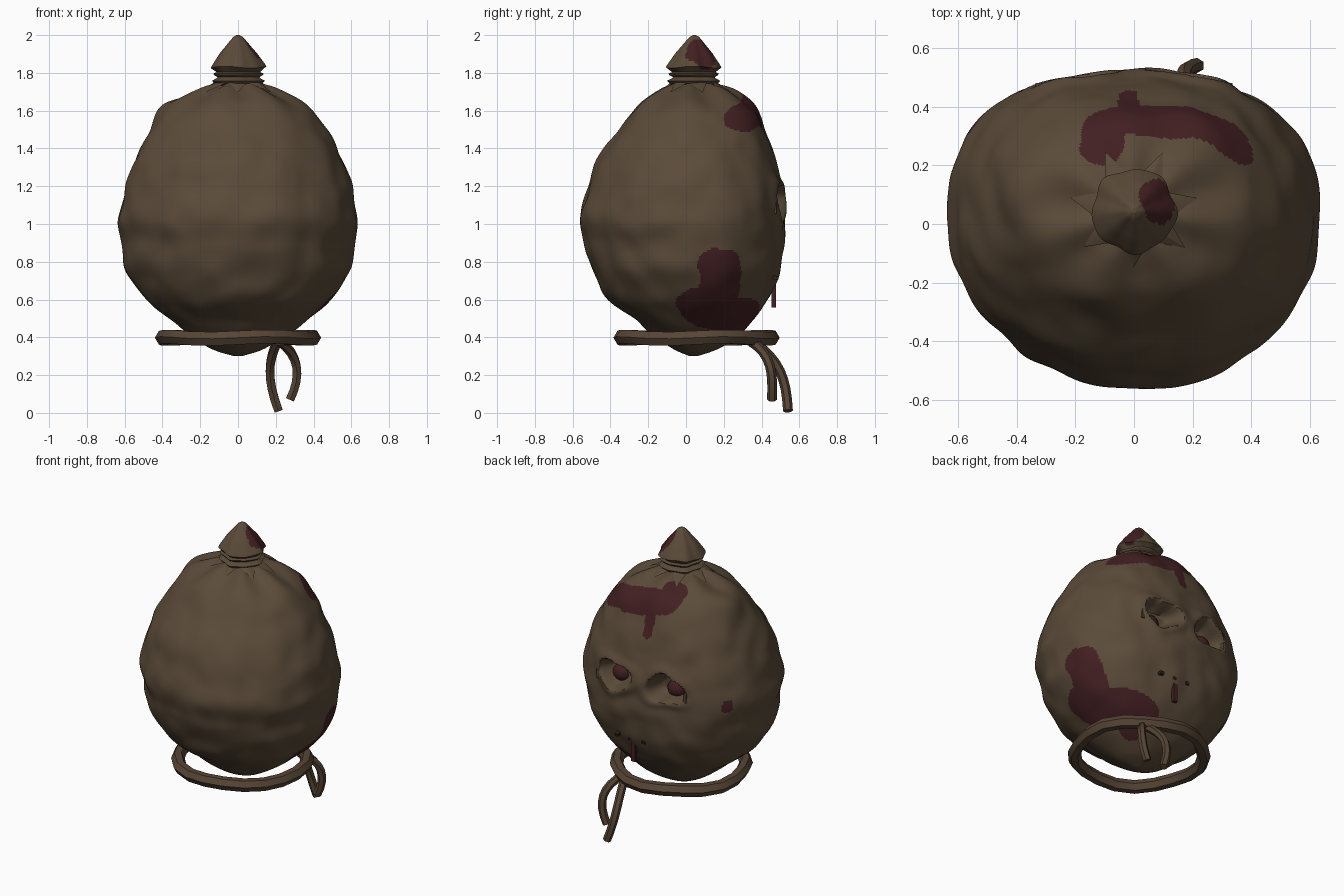
import bpy, bmesh, math
from mathutils import Vector, noise
from mathutils.geometry import intersect_point_line

cube = bpy.data.objects.get("Cube")
if cube:
    bpy.data.objects.remove(cube, do_unlink=True)


def material(name, *rgb):
    m = bpy.data.materials.new(name)
    m.use_nodes = True
    m.diffuse_color = (*rgb, 1)
    m.node_tree.nodes["Principled BSDF"].inputs["Base Color"].default_value = (*rgb, 1)
    return m


burlap = material("burlap brown", .104, .07, .041)
rope = material("rope brown", .094, .06, .036)
blood = material("dried red", .055, .014, .016)
dark = material("dark slit", .025, .016, .01)


def finish(name, bm, mats, angle=40):
    bmesh.ops.recalc_face_normals(bm, faces=bm.faces[:])
    mesh = bpy.data.meshes.new(name)
    bm.to_mesh(mesh)
    bm.free()
    for m in mats:
        mesh.materials.append(m)
    ob = bpy.data.objects.new(name, mesh)
    bpy.context.collection.objects.link(ob)
    bpy.ops.object.select_all(action='DESELECT')
    ob.select_set(True)
    bpy.context.view_layer.objects.active = ob
    bpy.ops.object.shade_smooth_by_angle(angle=math.radians(angle))
    return ob


def skin(bm, rings, closed=False, caps=True):
    """Bridge rows of points into a tube."""
    rows = [[bm.verts.new(p) for p in ring] for ring in rings]
    n = len(rows[0])
    for a, b in zip(rows, rows[1:] + (rows[:1] if closed else [])):
        for i in range(n):
            j = (i + 1) % n
            bm.faces.new((a[i], a[j], b[j], b[i]))
    if caps and not closed:
        bm.faces.new(rows[0])
        bm.faces.new(rows[-1])


def stain(bm, capsules):
    """Give the second material to faces inside wavy capsules."""
    capsules = [(Vector(a), Vector(b), r) for a, b, r in capsules]
    for f in bm.faces:
        c = f.calc_center_median()
        wobble = .025 * noise.noise(c * 9)
        for a, b, r in capsules:
            t = max(0, min(1, intersect_point_line(c, a, b)[1]))
            if (c - a.lerp(b, t)).length < r + wobble * min(1, r * 12):
                f.material_index = 1


# Sack: height, half width, front depth, back depth
PROFILE = [(.3, .02, .02, .06), (.335, .13, -.06, .16), (.4, .24, -.16, .27),
           (.48, .35, -.25, .35), (.6, .49, -.41, .43), (.75, .585, -.49, .49),
           (.9, .61, -.53, .52), (1.03, .635, -.56, .515), (1.2, .6, -.525, .505),
           (1.36, .54, -.47, .465), (1.5, .46, -.36, .42), (1.62, .36, -.265, .36),
           (1.7, .22, -.15, .26), (1.735, .13, -.08, .16), (1.755, .08, -.04, .12)]
EYE_X, EYE_Z = .185, 1.12


def section(t):
    """Catmull-Rom sample of the profile."""
    last = len(PROFILE) - 1
    i = min(int(t * last), last - 1)
    u = t * last - i
    p = [PROFILE[max(0, min(last, i + k))] for k in (-1, 0, 1, 2)]
    return [b + u / 2 * (c - a + u * (2 * a - 5 * b + 4 * c - d + u * (3 * (b - c) + d - a)))
            for a, b, c, d in zip(*p)]


def surface(theta, t):
    z, half, front, back = section(t)
    c, s = math.cos(theta), math.sin(theta)
    n = 2.2 + .25 * s - .12 * c * s
    k = (abs(c) ** n + abs(s) ** n) ** (-1 / n)
    mid = .04
    p = Vector((half * c * k, mid + s * k * (back - mid if s > 0 else mid - front), z))
    out = Vector((c, s, 0))
    # cloth lumps and gathered pleats
    body = min(1, half * 3)
    p += out * body * (.012 * noise.noise(p * 3) + .014 * noise.noise(p * 7))
    gather = max(0, (z - 1.4) / .36) * min(1, half * 4)
    p += Vector((0, 0, .018 * gather * math.cos(7 * theta + 1)))
    # folded shoulder
    d = (p - Vector((-.36, .11, 1.58))).length
    p += Vector((-.6, 0, .6)) * .06 * math.exp(-(d / .11) ** 2)
    # torn eye sockets, raised brow and rim
    if s > 0:
        for side in (-1, 1):
            a = math.atan2(p.z - EYE_Z, p.x - side * EYE_X)
            d = math.hypot((p.x - side * EYE_X) / .115, (p.z - EYE_Z) / .08)
            d *= 1 + .12 * math.cos(3 * a + side)
            w = max(0, min(1, (1.15 - d) / .45))
            p.y += .015 * math.exp(-((d - 1.3) / .4) ** 2) - .105 * w
    return p


N, ROWS = 300, 190
bm = bmesh.new()
skin(bm, [[surface(math.tau * i / N, r / ROWS) for i in range(N)] for r in range(ROWS + 1)])
stain(bm, [
    # crown splash with a drip
    ((-.1, .27, 1.67), (-.09, .32, 1.62), .085),
    ((-.1, .32, 1.62), (.1, .36, 1.6), .085),
    ((.1, .36, 1.59), (.32, .27, 1.54), .09),
    ((-.02, .38, 1.6), (-.02, .45, 1.44), .034),
    # side and lower splash
    ((.59, .15, .78), (.53, .17, .6), .09),
    ((.58, .23, .78), (.5, .22, .6), .09),
    ((.46, .08, .55), (.34, .26, .49), .13),
    ((.34, .26, .5), (.2, .35, .47), .11),
    ((.34, .26, .46), (.2, .23, .39), .08),
    # small spot
    ((-.53, .32, 1.05), (-.53, .32, 1.03), .04)])
finish("sack", bm, [burlap, blood], 45)

# Pointed pleat flaps under the knot
bm = bmesh.new()
flaps = 14
upper = [Vector((.1 * math.cos(a), .04 + .1 * math.sin(a), 1.765))
         for a in (math.tau * (i + .5) / flaps for i in range(flaps))]
lower = [surface(math.tau * (i + .5) / flaps, .94 if i % 2 else .86) + Vector((0, 0, .006))
         for i in range(flaps)]
skin(bm, [upper, lower], caps=False)
finish("pleat_flaps", bm, [burlap], 20)

# Tied top: two cord bulges and a pointed tuft
bm = bmesh.new()
tuft = [(.09, 1.715), (.12, 1.74), (.137, 1.758), (.112, 1.772), (.108, 1.778), (.125, 1.788),
        (.13, 1.796), (.112, 1.804), (.143, 1.83), (.135, 1.845), (.115, 1.875), (.095, 1.905),
        (.07, 1.935), (.046, 1.965), (.025, 1.99), (.008, 2)]
SIDES = 60
rings = []
for r, z in tuft:
    ring = []
    for i in range(SIDES):
        a = math.tau * i / SIDES
        k = r * (1 + .04 * math.cos(5 * a + 1) + .025 * math.cos(8 * a))
        ring.append((k * math.cos(a), .045 + k * math.sin(a),
                     z + .12 * max(0, r - .1) * math.cos(3 * a) * (z > 1.81)))
    rings.append(ring)
skin(bm, rings)
bmesh.ops.subdivide_edges(bm, edges=bm.edges[:], cuts=1, use_grid_fill=True)
stain(bm, [((.11, .1, 1.885), (.075, .08, 1.935), .07),
           ((.12, .07, 1.87), (.1, .03, 1.89), .035)])
finish("tied_top", bm, [burlap, blood], 25)


# Cords
def tube(name, points, radius, sides=6, closed=False):
    rings = []
    n = len(points)
    for i, p in enumerate(points):
        ahead = points[(i + 1) % n] if closed or i < n - 1 else p
        behind = points[i - 1] if closed or i else p
        along = (ahead - behind).normalized()
        ref = Vector((0, 0, 1)) if closed else Vector((1, 0, 0))
        u = along.cross(ref).normalized()
        v = along.cross(u)
        rings.append([p + radius * (u * math.cos(math.tau * k / sides)
                                    + v * math.sin(math.tau * k / sides)) for k in range(sides)])
    bm = bmesh.new()
    skin(bm, rings, closed)
    return finish(name, bm, [rope], 35)


loop = []
for i in range(20):
    a = math.tau * i / 20
    r = .398 + .006 * math.sin(5 * a)
    loop.append(Vector((r * math.cos(a), .05 + r * math.sin(a), .398 + .006 * math.sin(4 * a))))
tube("neck_rope", loop, .042, closed=True)


def cord(name, a, b, c, d):
    pts = []
    for i in range(9):
        t = i / 8
        q = 1 - t
        pts.append(Vector(a) * q ** 3 + Vector(b) * 3 * q * q * t
                   + Vector(c) * 3 * q * t * t + Vector(d) * t ** 3)
    tube(name, pts, .026)


cord("long_rope_end", (.21, .35, .38), (.16, .5, .28), (.15, .53, .18), (.215, .54, .01))
cord("short_rope_end", (.22, .34, .38), (.32, .46, .31), (.34, .46, .2), (.275, .455, .07))


def block(name, centre, size, mat, tilt=0):
    bm = bmesh.new()
    bmesh.ops.create_cube(bm, size=1)
    ob = finish(name, bm, [mat])
    ob.location, ob.scale, ob.rotation_euler = centre, size, (tilt, 0, 0)


# Eyes, side stitches, mouth slits and hanging strip
for side, label in ((1, "left"), (-1, "right")):
    bm = bmesh.new()
    bmesh.ops.create_uvsphere(bm, u_segments=16, v_segments=10, radius=.062)
    eye = finish(label + "_eye", bm, [blood])
    eye.location, eye.scale = (side * .205, .392, 1.095), (1, .75, .9)
    block(label + "_stitch", (side * .325, .45, 1.085), (.02, .06, .06), rope)
for i, x in enumerate((.18, .08, -.02)):
    block("mouth_slit_%d" % (i + 1), (x, .475, .715), (.025, .03, .02), dark, -.2)
block("hanging_strip", (.065, .465, .62), (.03, .024, .125), blood)
